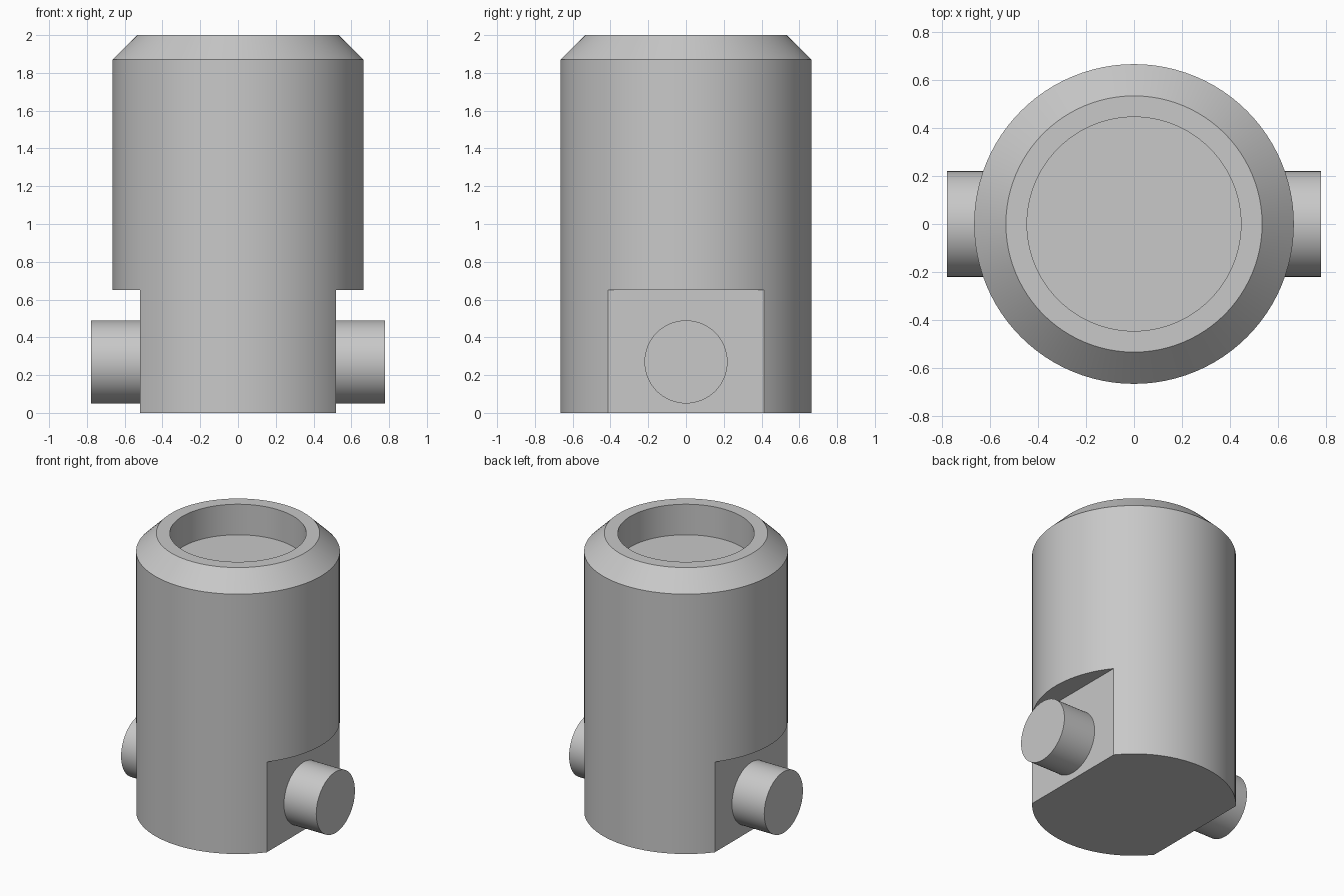
import bpy
import bmesh
import math
from mathutils import Matrix, Vector

cube = bpy.data.objects.get("Cube")
if cube:
    bpy.data.objects.remove(cube, do_unlink=True)

SEGMENTS = 96
FLAT_X = 0.52       # distance of the side flats from the axis
FLAT_TOP = 0.65     # height of the side flats

grey = bpy.data.materials.new("plain_grey")
colour = (0.58, 0.58, 0.58, 1)
grey.diffuse_color = colour
grey.use_nodes = True
grey.node_tree.nodes["Principled BSDF"].inputs["Base Color"].default_value = colour


def add_object(name, bm):
    bmesh.ops.recalc_face_normals(bm, faces=bm.faces)
    mesh = bpy.data.meshes.new(name)
    bm.to_mesh(mesh)
    bm.free()
    mesh.materials.append(grey)
    obj = bpy.data.objects.new(name, mesh)
    bpy.context.collection.objects.link(obj)
    return obj


def select_only(obj):
    bpy.ops.object.select_all(action="DESELECT")
    obj.select_set(True)
    bpy.context.view_layer.objects.active = obj


def smooth(obj):
    select_only(obj)
    bpy.ops.object.shade_smooth_by_angle(angle=math.radians(30))


def lathe(name, profile):
    """Solid of revolution: rings of vertices bridged, with capped ends."""
    bm = bmesh.new()
    rings = []
    for radius, z in profile:
        rings.append([bm.verts.new((radius * math.cos(a), radius * math.sin(a), z))
                      for a in (math.tau * i / SEGMENTS for i in range(SEGMENTS))])
    for low, high in zip(rings, rings[1:]):
        for i in range(SEGMENTS):
            j = (i + 1) % SEGMENTS
            bm.faces.new((low[i], low[j], high[j], high[i]))
    bm.faces.new(rings[0])
    bm.faces.new(rings[-1])
    return add_object(name, bm)


def box(name, centre, size):
    bm = bmesh.new()
    bmesh.ops.create_cube(bm, size=1, matrix=Matrix.Translation(centre)
                          @ Matrix.Diagonal(Vector(size)).to_4x4())
    return add_object(name, bm)


# Body with chamfered rim and a shallow round recess in the top
body = lathe("body", [(0.665, 0), (0.665, 1.87), (0.533, 2), (0.445, 2), (0.445, 1.78)])

for side, sign in (("left", 1), ("right", -1)):
    # Flat cut into the lower side
    cutter = box(side + "_flat_cutter", (sign * (FLAT_X + 0.5), 0, FLAT_TOP - 0.5), (1, 2, 1))
    cutter.hide_render = True
    cut = body.modifiers.new(side + "_flat", "BOOLEAN")
    cut.operation = "DIFFERENCE"
    cut.solver = "EXACT"
    cut.object = cutter
    select_only(body)
    bpy.ops.object.modifier_apply(modifier=cut.name)
    bpy.data.objects.remove(cutter, do_unlink=True)

    # Pivot pin standing out of the flat
    inner, outer = FLAT_X - 0.02, 0.777
    bm = bmesh.new()
    bmesh.ops.create_cone(bm, cap_ends=True, segments=64, radius1=0.22, radius2=0.22,
                          depth=outer - inner,
                          matrix=Matrix.Translation((sign * (inner + outer) / 2, 0, 0.27))
                          @ Matrix.Rotation(math.pi / 2, 4, "Y"))
    smooth(add_object(side + "_pivot_pin", bm))

smooth(body)
